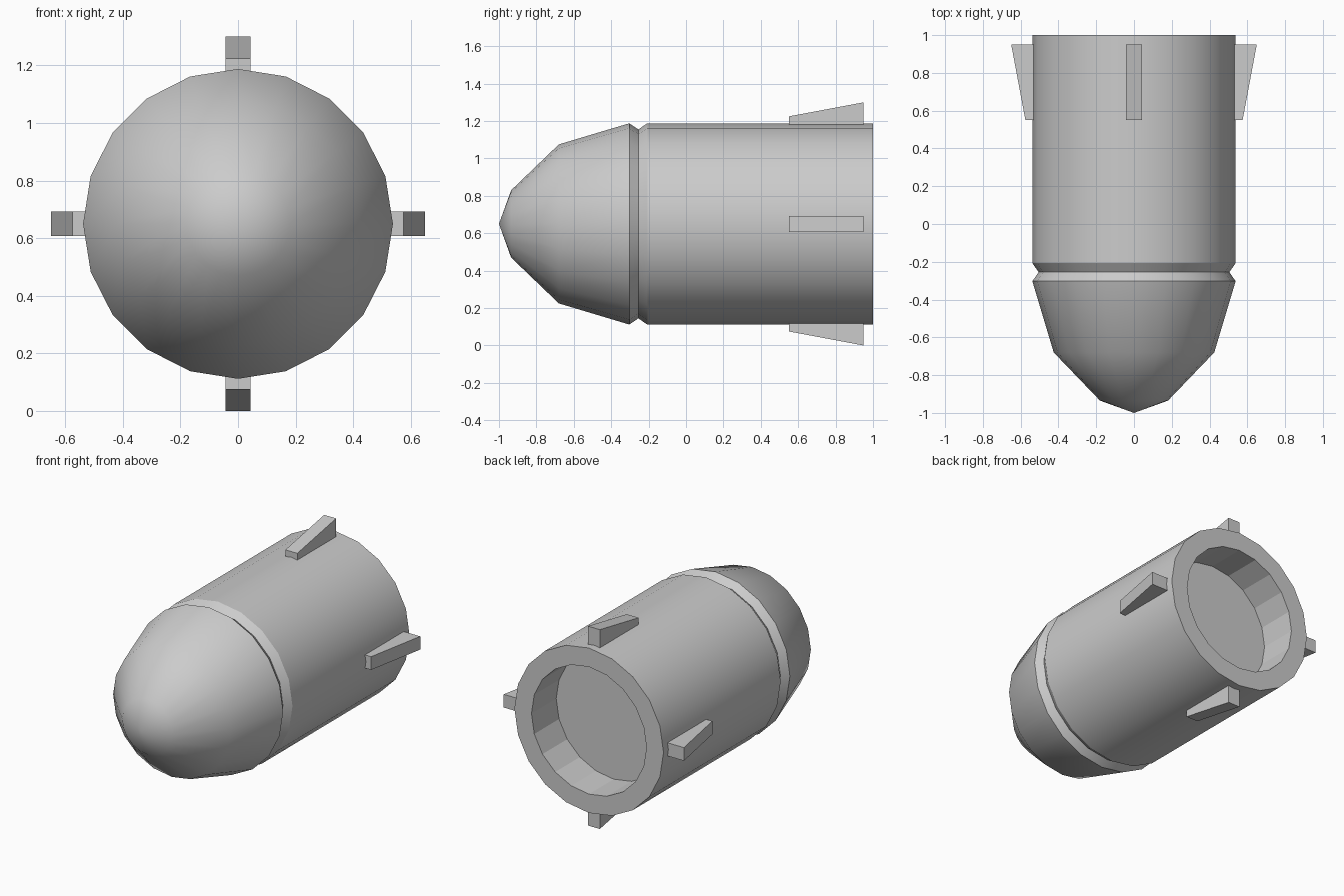
import bpy, bmesh
from math import sin, cos, tau, radians
from mathutils import Matrix

if "Cube" in bpy.data.objects:
    bpy.data.objects.remove(bpy.data.objects["Cube"])

SIDES = 20
AXIS_Z = 0.65


def make_object(name, bm):
    bmesh.ops.recalc_face_normals(bm, faces=bm.faces)
    mesh = bpy.data.meshes.new(name)
    bm.to_mesh(mesh)
    bm.free()
    obj = bpy.data.objects.new(name, mesh)
    bpy.context.collection.objects.link(obj)
    return obj


# Shell: closed profile of (y, radius) spun around the long axis
profile = [(-1.0, 0), (-0.935, 0.18), (-0.68, 0.425), (-0.303, 0.538),
           (-0.255, 0.505), (-0.207, 0.538), (1.0, 0.538),
           (1.0, 0.415), (0.745, 0.415), (0.745, 0)]
bm = bmesh.new()
rings = []
for y, r in profile:
    count = SIDES if r else 1
    rings.append([bm.verts.new((r * cos(tau * i / SIDES), y,
                                AXIS_Z + r * sin(tau * i / SIDES)))
                  for i in range(count)])
for k, (a, b) in enumerate(zip(rings, rings[1:])):
    if len(b) == 1:
        bm.faces.new(a)  # floor of the rear recess
        bm.verts.remove(b[0])
        continue
    for i in range(SIDES):
        j = (i + 1) % SIDES
        quad = [a[0], b[j], b[i]] if len(a) == 1 else [a[i], a[j], b[j], b[i]]
        bm.faces.new(quad)
shell = make_object("shell", bm)
bpy.context.view_layer.objects.active = shell
shell.select_set(True)
bpy.ops.object.shade_smooth_by_angle(angle=radians(30))

# The recess wall keeps its flat facets
for p in shell.data.polygons:
    if p.center.y > 0.7 and (p.center.x ** 2 + (p.center.z - AXIS_Z) ** 2) ** 0.5 < 0.43:
        p.use_smooth = False

# Four tapered tail fins
HALF = 0.043
fin_side = [(0.55, 0.5), (0.95, 0.5), (0.95, 0.65), (0.55, 0.575)]
for n, label in enumerate(["top", "right", "bottom", "left"]):
    bm = bmesh.new()
    face = bm.faces.new([bm.verts.new((-HALF, y, r)) for y, r in fin_side])
    ext = bmesh.ops.extrude_face_region(bm, geom=[face])
    bmesh.ops.translate(bm, vec=(2 * HALF, 0, 0),
                        verts=[v for v in ext["geom"] if isinstance(v, bmesh.types.BMVert)])
    bm.transform(Matrix.Translation((0, 0, AXIS_Z)) @ Matrix.Rotation(n * tau / 4, 4, 'Y'))
    make_object(label + "_fin", bm)
